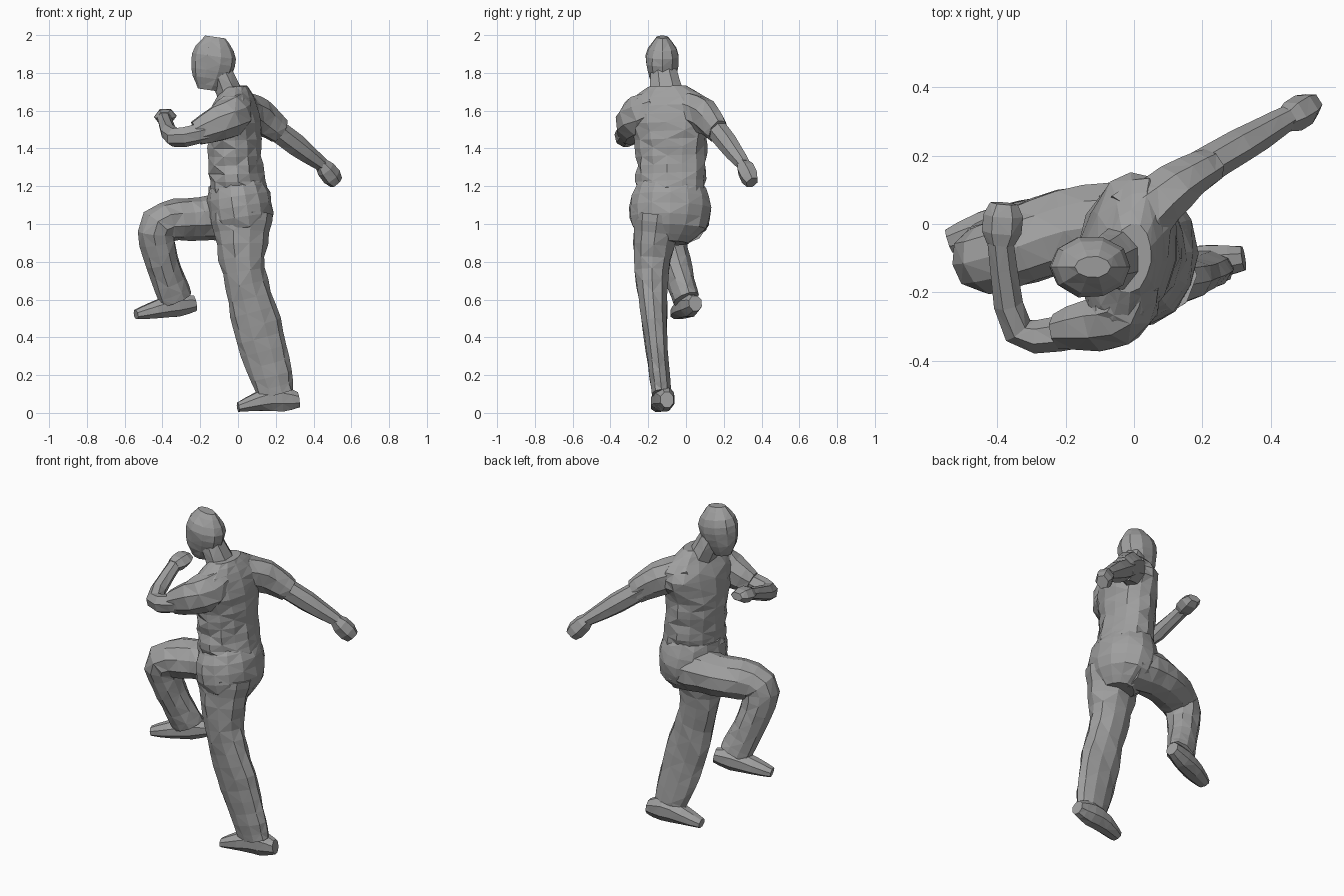
import bpy, bmesh, math, random
from mathutils import Vector

cube = bpy.data.objects.get("Cube")
if cube:
    bpy.data.objects.remove(cube, do_unlink=True)

random.seed(4)
ACROSS = Vector((0, 1, 0))
UP = Vector((0, 0, 1))

plain_grey = bpy.data.materials.new("plain_grey")
plain_grey.use_nodes = True
colour = (.35, .35, .35, 1)
plain_grey.diffuse_color = colour
shader = plain_grey.node_tree.nodes["Principled BSDF"]
shader.inputs["Base Color"].default_value = colour


def sample(values, t):
    """Smooth curve through evenly spaced values (numbers or vectors)."""
    last = len(values) - 1
    i = min(int(t * last), last - 1)
    f = t * last - i
    start, end = values[i], values[i + 1]
    leave = (end - values[max(i - 1, 0)]) / 2
    arrive = (values[min(i + 2, last)] - start) / 2
    ease = f * f * (3 - 2 * f)
    pull = f * (1 - f)
    return start + (end - start) * ease + leave * pull * (1 - f) - arrive * pull * f


def make_ring(bm, centre, direction, side, wide, deep, sides, folds):
    """Oval ring across a direction, made uneven by cloth folds."""
    u = (side - direction * side.dot(direction)).normalized()
    v = direction.cross(u)
    ring = []
    for k in range(sides):
        angle = math.tau * (k + .5) / sides
        swell = 1 / math.cos(math.pi / sides) + random.uniform(-folds, folds)
        offset = u * wide * math.cos(angle) + v * deep * math.sin(angle)
        ring.append(bm.verts.new(centre + offset * swell))
    return ring


def join_rings(bm, lower, upper, shift):
    """Triangles with alternating diagonals between two rings."""
    count = len(lower)
    for k in range(count):
        n = (k + 1) % count
        a, b, c, d = lower[k], lower[n], upper[n], upper[k]
        if (k + shift) % 2:
            triangles = ((a, b, c), (a, c, d))
        else:
            triangles = ((a, b, d), (b, c, d))
        for triangle in triangles:
            bm.faces.new(triangle)


def loft(name, path, wide, deep, side=UP, straight=False, sides=8, steps=6, folds=.03):
    """Faceted body along a path; wide is measured along side."""
    points = [Vector(p) for p in path]
    centres = [sample(points, i / steps) for i in range(steps + 1)]
    whole = (points[-1] - points[0]).normalized()
    bm = bmesh.new()
    rings = []
    for i, centre in enumerate(centres):
        ahead = centres[min(i + 1, steps)] - centres[max(i - 1, 0)]
        direction = whole if straight else ahead.normalized()
        t = i / steps
        rings.append(make_ring(bm, centre, direction, side, sample(wide, t),
                               sample(deep, t), sides, folds))
    for i, (lower, upper) in enumerate(zip(rings, rings[1:])):
        join_rings(bm, lower, upper, i)
    bm.faces.new(rings[0])
    bm.faces.new(rings[-1])
    bmesh.ops.recalc_face_normals(bm, faces=bm.faces)
    mesh = bpy.data.meshes.new(name)
    bm.to_mesh(mesh)
    bm.free()
    mesh.materials.append(plain_grey)
    part = bpy.data.objects.new(name, mesh)
    bpy.context.collection.objects.link(part)


# Head and neck
loft("head", [(-.16, -.125, 1.71), (-.13, -.125, 1.85), (-.12, -.125, 1.99)],
     wide=(.04, .075, .085, .03), deep=(.05, .1, .11, .05),
     side=ACROSS, straight=True, sides=10, steps=8)
loft("neck", [(-.04, -.1, 1.68), (-.09, -.12, 1.8)],
     wide=(.09, .07), deep=(.07, .06), side=ACROSS, steps=2)

# Shirt, shoulders turned slightly against the hips
loft("shirt", [(0, -.08, 1.17), (-.02, -.08, 1.45), (-.01, -.1, 1.73)],
     wide=(.18, .18, .19, .24, .1), deep=(.15, .14, .14, .12, .06),
     side=ACROSS + Vector((.15, 0, 0)), straight=True, sides=14, steps=14, folds=.05)

# Bent arm held in front of the chest
loft("bent_arm_sleeve", [(0, -.16, 1.62), (-.05, -.27, 1.56), (-.22, -.31, 1.48)],
     wide=(.08, .1, .065), deep=(.08, .09, .05), folds=.06)
loft("bent_arm", [(-.17, -.31, 1.49), (-.34, -.31, 1.46), (-.39, -.05, 1.56)],
     wide=(.05, .047, .03), deep=(.05, .042, .035), sides=7)
loft("bent_arm_fist", [(-.39, -.06, 1.56), (-.38, .06, 1.58)],
     wide=(.03, .04, .02), deep=(.035, .055, .035), sides=6, steps=3)

# Straight arm swung back
loft("back_arm_sleeve", [(0, 0, 1.62), (.11, .1, 1.57), (.22, .17, 1.49)],
     wide=(.08, .09, .065), deep=(.1, .07, .05), folds=.06)
loft("back_arm", [(.16, .14, 1.53), (.45, .31, 1.31)],
     wide=(.055, .053, .033), deep=(.05, .047, .033), sides=7)
loft("back_arm_fist", [(.44, .3, 1.32), (.52, .35, 1.22)],
     wide=(.03, .05, .035), deep=(.03, .045, .03), sides=6, steps=3)

# Trousers: seat, standing leg and raised leg
loft("trouser_seat", [(-.01, -.08, 1.22), (.04, -.09, .9)],
     wide=(.17, .21, .2, .1), deep=(.14, .165, .155, .08),
     side=ACROSS, straight=True, sides=14, steps=7)
loft("standing_trouser_leg",
     [(.02, -.15, 1.05), (.03, -.18, .75), (.12, -.16, .4), (.2, -.13, .1)],
     wide=(.13, .09, .06, .05), deep=(.16, .11, .12, .095),
     side=ACROSS, sides=10, steps=15, folds=.06)
loft("raised_trouser_leg",
     [(.04, 0, 1.03), (-.2, -.02, 1.03), (-.42, -.1, .99), (-.4, -.06, .8), (-.33, 0, .6)],
     wide=(.12, .12, .1, .08, .065), deep=(.13, .11, .1, .085, .09),
     side=ACROSS - Vector((.2, 0, 0)), sides=10, steps=16, folds=.05)

# Shoes with flat soles
loft("standing_shoe", [(.32, -.1, .07), (.17, -.12, .075), (0, -.15, .03)],
     wide=(.04, .07, .05, .025), deep=(.035, .05, .055, .035), straight=True)
loft("raised_shoe", [(-.23, .05, .58), (-.38, 0, .56), (-.54, -.05, .52)],
     wide=(.04, .06, .045, .025), deep=(.035, .05, .055, .035), straight=True)
